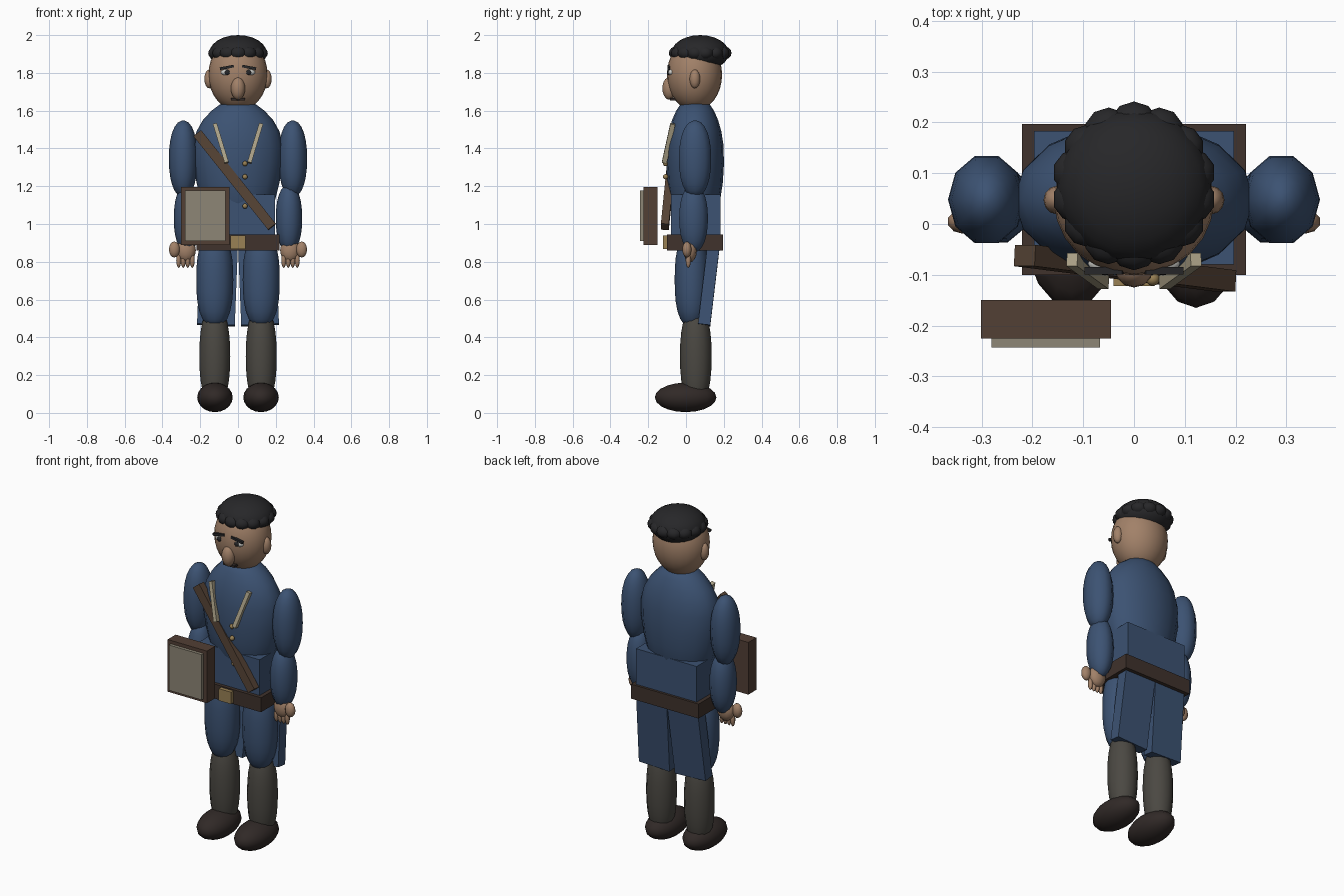
import bpy, bmesh, math
from mathutils import Vector, Matrix

if "Cube" in bpy.data.objects:
    bpy.data.objects.remove(bpy.data.objects["Cube"])

COLORS = {
    "skin": (0.36, 0.22, 0.14), "hair": (0.02, 0.02, 0.022), "blue": (0.045, 0.085, 0.17),
    "leather": (0.09, 0.055, 0.035), "belt": (0.05, 0.032, 0.025), "cream": (0.42, 0.37, 0.25),
    "paper": (0.27, 0.24, 0.18), "brass": (0.32, 0.22, 0.09), "sock": (0.07, 0.065, 0.055),
    "shoe": (0.03, 0.022, 0.02), "white": (0.6, 0.6, 0.57), "case": (0.085, 0.05, 0.035),
}
MATS = {}
for key, c in COLORS.items():
    MATS[key] = bpy.data.materials.new(key)
    MATS[key].diffuse_color = (*c, 1)


def make(name, bm, mat, smooth):
    bmesh.ops.recalc_face_normals(bm, faces=bm.faces)
    for f in bm.faces:
        f.smooth = smooth
    me = bpy.data.meshes.new(name)
    bm.to_mesh(me)
    bm.free()
    me.materials.append(MATS[mat])
    ob = bpy.data.objects.new(name, me)
    bpy.context.collection.objects.link(ob)
    return ob


def ball(name, loc, radii, mat, seg=16, rings=10):
    bm = bmesh.new()
    bmesh.ops.create_uvsphere(bm, u_segments=seg, v_segments=rings, radius=1)
    bmesh.ops.transform(bm, verts=bm.verts,
                        matrix=Matrix.Translation(loc) @ Matrix.Diagonal((*radii, 1)))
    return make(name, bm, mat, True)


def box(name, lo, hi, mat):
    lo, hi = Vector(lo), Vector(hi)
    bm = bmesh.new()
    bmesh.ops.create_cube(bm, size=1)
    bmesh.ops.transform(bm, verts=bm.verts,
                        matrix=Matrix.Translation((lo + hi) / 2) @ Matrix.Diagonal((*(hi - lo), 1)))
    return make(name, bm, mat, False)


def bar(name, a, b, width, depth, mat):
    """Rectangular bar from a to b, its broad face towards the front."""
    a, b = Vector(a), Vector(b)
    along = (b - a).normalized()
    side = along.cross(Vector((0, 1, 0))).normalized()
    out = side.cross(along)
    rot = Matrix((side, out, along)).transposed().to_4x4()
    bm = bmesh.new()
    bmesh.ops.create_cube(bm, size=1)
    bmesh.ops.transform(bm, verts=bm.verts, matrix=Matrix.Translation((a + b) / 2) @ rot
                        @ Matrix.Diagonal((width, depth, (b - a).length, 1)))
    return make(name, bm, mat, False)


def loft(name, rings, cx, cy, mat, seg=12):
    """Stack of ellipses (z, rx, ry) with closed ends."""
    bm = bmesh.new()
    loops = []
    for z, rx, ry in rings:
        loops.append([bm.verts.new((cx + rx * math.cos(i * math.tau / seg),
                                    cy + ry * math.sin(i * math.tau / seg), z)) for i in range(seg)])
    for p, q in zip(loops, loops[1:]):
        for i in range(seg):
            j = (i + 1) % seg
            bm.faces.new((p[i], p[j], q[j], q[i]))
    bm.faces.new(loops[0])
    bm.faces.new(loops[-1])
    return make(name, bm, mat, True)


def limb(name, loc, radii, mat, power=2.3, seg=12, n=12):
    """Barrel-shaped limb: a superellipse swept round the z axis."""
    rings = []
    for i in range(n + 1):
        t = -math.cos(math.pi * (0.03 + 0.94 * i / n))
        r = (1 - abs(t) ** power) ** (1 / power)
        rings.append((loc[2] + t * radii[2], radii[0] * r, radii[1] * r))
    return loft(name, rings, loc[0], loc[1], mat, seg)


# torso, coat waist, belt and buckle
loft("torso", [(1.0, .13, .09), (1.12, .195, .132), (1.22, .22, .147), (1.32, .236, .153),
               (1.42, .236, .15), (1.49, .22, .139), (1.55, .186, .122), (1.6, .14, .1),
               (1.63, .1, .08), (1.65, .06, .05)], 0, .048, "blue", 16)
box("coat_waist", (-.197, -.08, .9), (.197, .183, 1.155), "blue")
box("belt", (-.22, -.1, .86), (.22, .197, .945), "belt")
box("buckle", (-.04, -.122, .868), (.04, -.09, .938), "brass")

# head, nose and mouth
ball("head", (0, .045, 1.79), (.157, .146, .19), "skin", 24, 16)
ball("nose", (0, -.088, 1.718), (.038, .037, .06), "skin", 12, 10)
box("mouth", (-.036, -.086, 1.655), (.036, -.05, 1.667), "shoe")

# hair cap with a ring of curls
ball("hair_cap", (0, .075, 1.905), (.152, .152, .095), "hair", 20, 12)
for i in range(14):
    a = i * math.tau / 14 - math.pi / 2
    ball("hair_curl", (.115 * math.cos(a), .075 + .12 * math.sin(a), 1.905),
         (.048, .046, .037), "hair", 10, 8)

for s, side in ((-1, "right"), (1, "left")):
    # face details
    ball(side + "_ear", (s * .152, .047, 1.768), (.026, .028, .05), "skin", 12, 8)
    ball(side + "_eye", (s * .057, -.078, 1.803), (.034, .018, .018), "white", 12, 8)
    ball(side + "_iris", (s * .057, -.093, 1.803), (.014, .008, .014), "hair", 10, 6)
    bar(side + "_brow", (s * .022, -.092, 1.836), (s * .096, -.092, 1.822), .014, .014, "hair")

    # arms and hands
    limb(side + "_upper_arm", (s * .29, .048, 1.345), (.076, .09, .203), "blue", 2.2, 10)
    limb(side + "_forearm", (s * .27, .04, 1.03), (.07, .08, .18), "blue", 2.2, 10)
    ball(side + "_palm", (s * .275, .022, .86), (.052, .036, .062), "skin", 12, 8)
    ball(side + "_thumb", (s * .337, .005, .865), (.03, .024, .042), "skin", 10, 8)
    for i in range(4):
        ball(side + "_finger", (s * (.242 + .024 * i), .012, .808), (.013, .014, .04), "skin", 8, 6)

    # legs and shoes
    limb(side + "_thigh", (s * .123, .03, .705), (.098, .09, .25), "blue", 2.5)
    limb(side + "_shin", (s * .123, .052, .3), (.082, .084, .27), "sock", 2.3)
    ball(side + "_shoe", (s * .122, -.002, .082), (.094, .163, .078), "shoe", 16, 10)

    # coat tail, leaning forward towards the hem
    bar(side + "_coat_tail", (s * .1, .148, .9), (s * .117, .096, .465), .2, .065, "blue")
    # lapel trim
    bar(side + "_lapel", (s * .122, -.07, 1.53), (s * .06, -.115, 1.325), .022, .026, "cream")

# coat buttons
for z, y in ((1.32, -.108), (1.25, -.108), (1.175, -.098), (1.095, -.09)):
    ball("button", (.037, y, z), (.014, .014, .014), "brass", 10, 6)

# shoulder strap and flat case with a pale front panel
bar("shoulder_strap", (-.215, -.062, 1.48), (.18, -.112, .985), .052, .042, "leather")
box("case", (-.301, -.225, .89), (-.045, -.15, 1.197), "case")
box("case_panel", (-.28, -.243, .91), (-.067, -.22, 1.177), "paper")

for m in bpy.data.materials:
    if m.users and not m.is_grease_pencil:
        m.use_nodes = True
        m.node_tree.nodes["Principled BSDF"].inputs["Base Color"].default_value = m.diffuse_color
